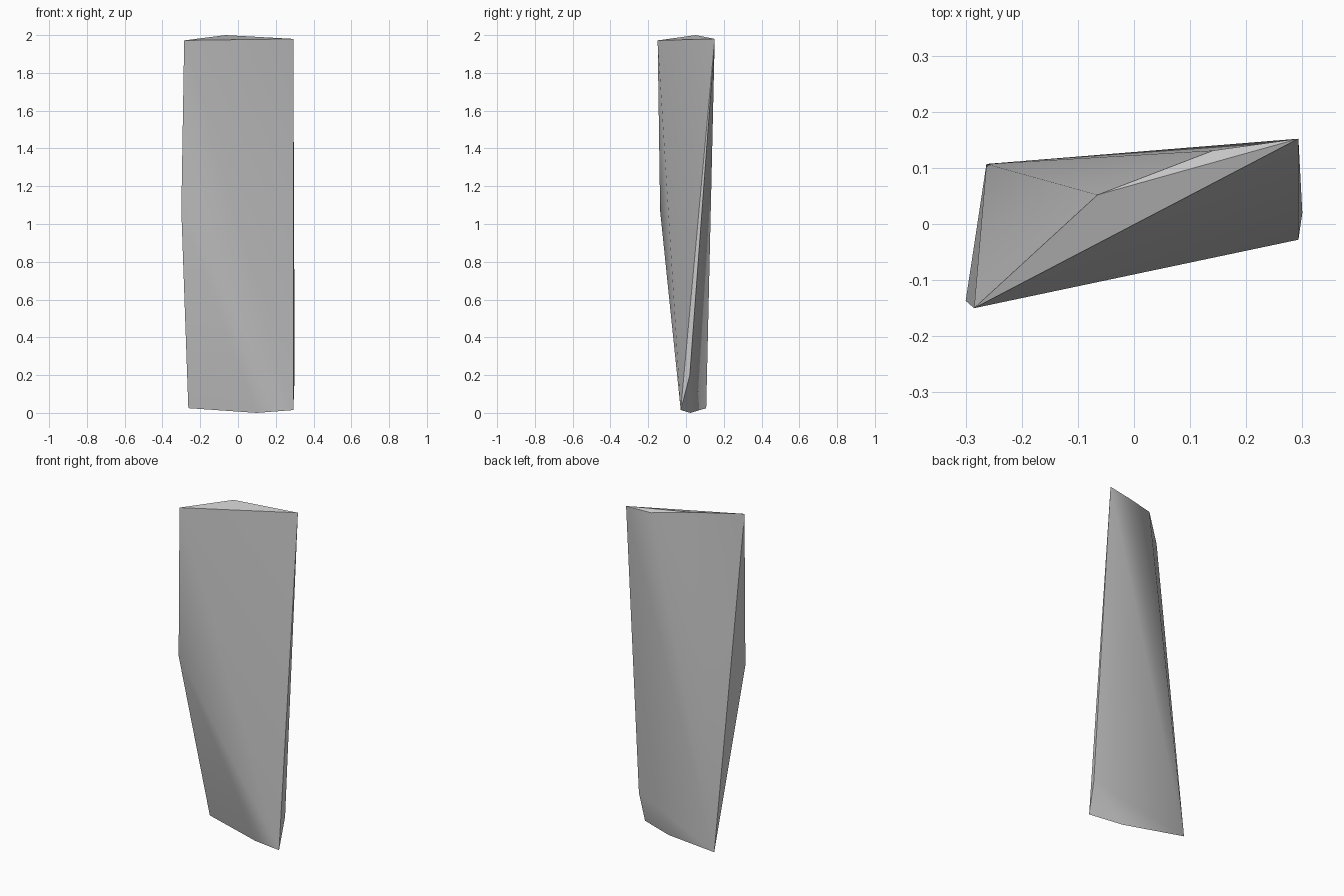
import bpy
import bmesh
import math

cube = bpy.data.objects.get("Cube")
if cube:
    bpy.data.objects.remove(cube, do_unlink=True)

# Plain light grey stone
stone = bpy.data.materials.new("light grey stone")
stone.use_nodes = True
colour = (0.56, 0.56, 0.56, 1.0)
stone.diffuse_color = colour
bsdf = stone.node_tree.nodes["Principled BSDF"]
bsdf.inputs["Base Color"].default_value = colour
bsdf.inputs["Roughness"].default_value = 0.8

# Corners of the twisted splinter, from the tip down to the foot
tip = [(-0.285, -0.15, 1.972), (0.293, 0.152, 1.98),
       (-0.065, 0.052, 2.0), (0.141, 0.131, 1.972)]
sides = [(-0.30, -0.137, 1.07), (0.30, 0.02, 0.20)]
foot = [(-0.263, 0.107, 0.025), (0.293, -0.028, 0.015), (0.10, 0.023, 0.0)]

# Wrap the corners in a closed faceted skin
bm = bmesh.new()
for corner in tip + sides + foot:
    bm.verts.new(corner)
bmesh.ops.convex_hull(bm, input=bm.verts[:])
bmesh.ops.recalc_face_normals(bm, faces=bm.faces[:])
mesh = bpy.data.meshes.new("stone_shard")
bm.to_mesh(mesh)
bm.free()
mesh.materials.append(stone)

shard = bpy.data.objects.new("stone_shard", mesh)
bpy.context.collection.objects.link(shard)

# Soften shallow creases and keep the broken edges crisp
for other in bpy.context.selected_objects:
    other.select_set(False)
shard.select_set(True)
bpy.context.view_layer.objects.active = shard
bpy.ops.object.shade_smooth_by_angle(angle=math.radians(30))

# Let the broad facets stay flat, with the blend kept to the slivers
weighted = shard.modifiers.new("broad_facets", 'WEIGHTED_NORMAL')
weighted.mode = 'FACE_AREA'
weighted.keep_sharp = True
